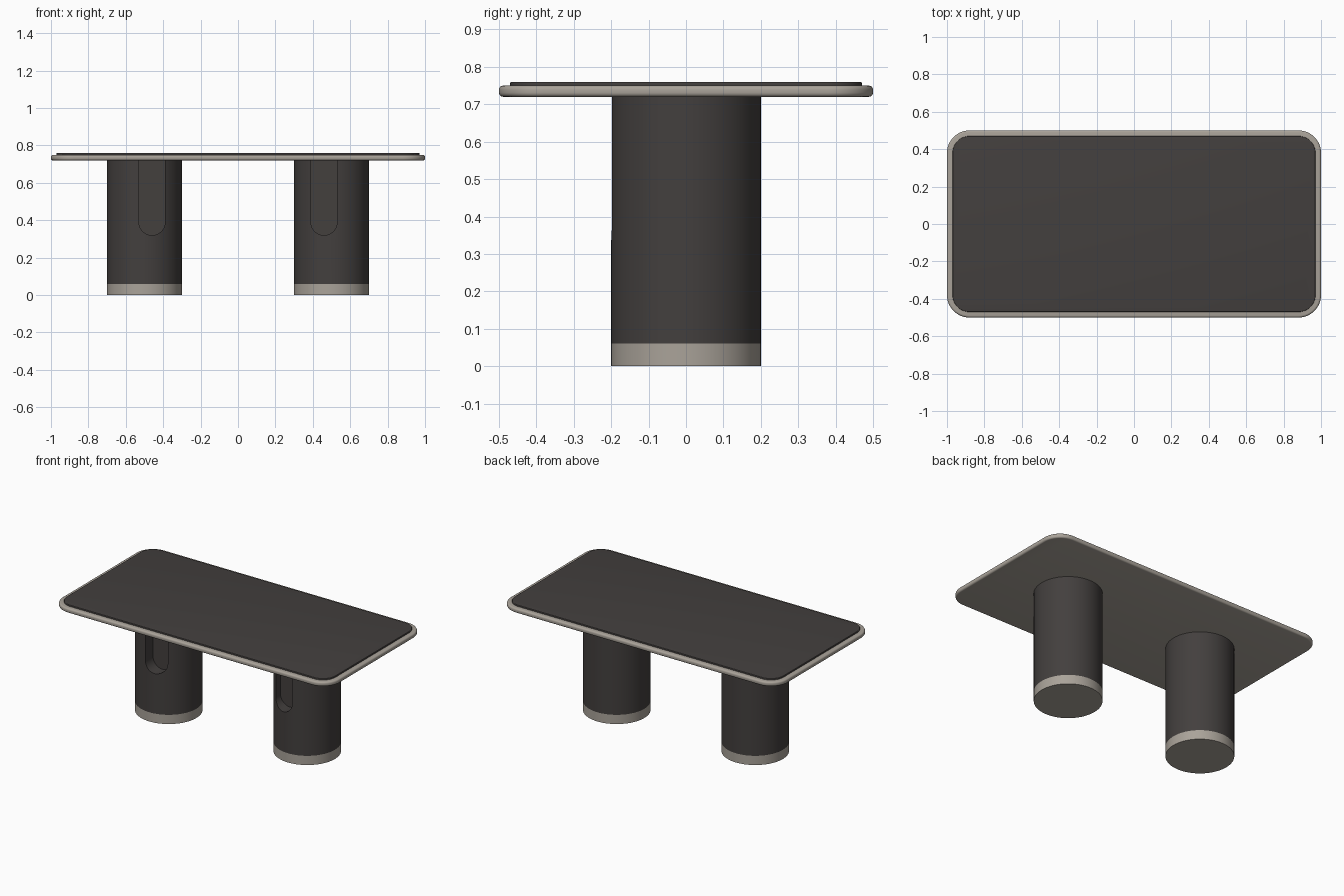
import bpy, bmesh, math

if "Cube" in bpy.data.objects:
    bpy.data.objects.remove(bpy.data.objects["Cube"])


def material(name, rgb):
    m = bpy.data.materials.new(name)
    m.diffuse_color = (*rgb, 1.0)
    m.use_nodes = True
    m.node_tree.nodes["Principled BSDF"].inputs["Base Color"].default_value = m.diffuse_color
    return m


DARK = material("dark charcoal", (0.056, 0.050, 0.048))
LIGHT = material("warm grey", (0.40, 0.365, 0.32))


def make_object(name, bm, mat=None):
    bmesh.ops.recalc_face_normals(bm, faces=bm.faces)
    mesh = bpy.data.meshes.new(name)
    bm.to_mesh(mesh)
    bm.free()
    obj = bpy.data.objects.new(name, mesh)
    bpy.context.collection.objects.link(obj)
    if mat:
        mesh.materials.append(mat)
    return obj


def activate(obj):
    bpy.ops.object.select_all(action='DESELECT')
    obj.select_set(True)
    bpy.context.view_layer.objects.active = obj


def smooth(obj, angle=35):
    activate(obj)
    bpy.ops.object.shade_smooth_by_angle(angle=math.radians(angle))


def prism(points, offset):
    """Extrude a closed outline along an offset vector."""
    bm = bmesh.new()
    face = bm.faces.new([bm.verts.new(p) for p in points])
    ext = bmesh.ops.extrude_face_region(bm, geom=[face], use_keep_orig=True)
    verts = [g for g in ext["geom"] if isinstance(g, bmesh.types.BMVert)]
    bmesh.ops.translate(bm, verts=verts, vec=offset)
    return bm


def rounded_slab(name, sx, sy, radius, z0, z1, edge, mat):
    """Rounded rectangle plate with softened rims."""
    pts = []
    for i, (cx, cy) in enumerate([(1, 1), (-1, 1), (-1, -1), (1, -1)]):
        for k in range(17):
            a = math.radians(90 * i + 90 * k / 16)
            pts.append((cx * (sx / 2 - radius) + radius * math.cos(a),
                        cy * (sy / 2 - radius) + radius * math.sin(a), z0))
    bm = prism(pts, (0, 0, z1 - z0))
    rims = [e for e in bm.edges if abs(e.verts[0].co.z - e.verts[1].co.z) < 1e-6]
    bmesh.ops.bevel(bm, geom=rims, offset=edge, segments=4, profile=0.5, affect='EDGES')
    obj = make_object(name, bm, mat)
    smooth(obj)
    return obj


def cylinder(name, x, radius, z0, z1, mat):
    n = 96
    pts = [(x + radius * math.cos(2 * math.pi * i / n),
            radius * math.sin(2 * math.pi * i / n), z0) for i in range(n)]
    return make_object(name, prism(pts, (0, 0, z1 - z0)), mat)


# Table top: light rimmed slab and dark surface panel
rounded_slab("tabletop_rim", 2.0, 1.0, 0.12, 0.72, 0.75, 0.011, LIGHT)
rounded_slab("tabletop_panel", 1.94, 0.94, 0.09, 0.745, 0.76, 0.004, DARK)

# Two round legs with a round-bottomed front recess and a light foot band
for side, label in ((-1, "left"), (1, "right")):
    leg = cylinder(label + "_leg", side * 0.5, 0.2, 0.06, 0.722, DARK)

    cx, r = side * 0.46, 0.07
    outline = [(cx + r, -0.3, 0.8), (cx - r, -0.3, 0.8)]
    for k in range(25):
        a = math.pi + math.pi * k / 24
        outline.append((cx + r * math.cos(a), -0.3, 0.39 + r * math.sin(a)))
    cutter = make_object(label + "_recess_cutter", prism(outline, (0, 0.18, 0)))
    cutter.hide_render = True

    mod = leg.modifiers.new("recess", 'BOOLEAN')
    mod.operation = 'DIFFERENCE'
    mod.solver = 'EXACT'
    mod.object = cutter
    activate(leg)
    bpy.ops.object.modifier_apply(modifier=mod.name)
    bpy.data.objects.remove(cutter, do_unlink=True)
    smooth(leg, 30)

    smooth(cylinder(label + "_foot_band", side * 0.5, 0.2, 0.0, 0.06, LIGHT))
